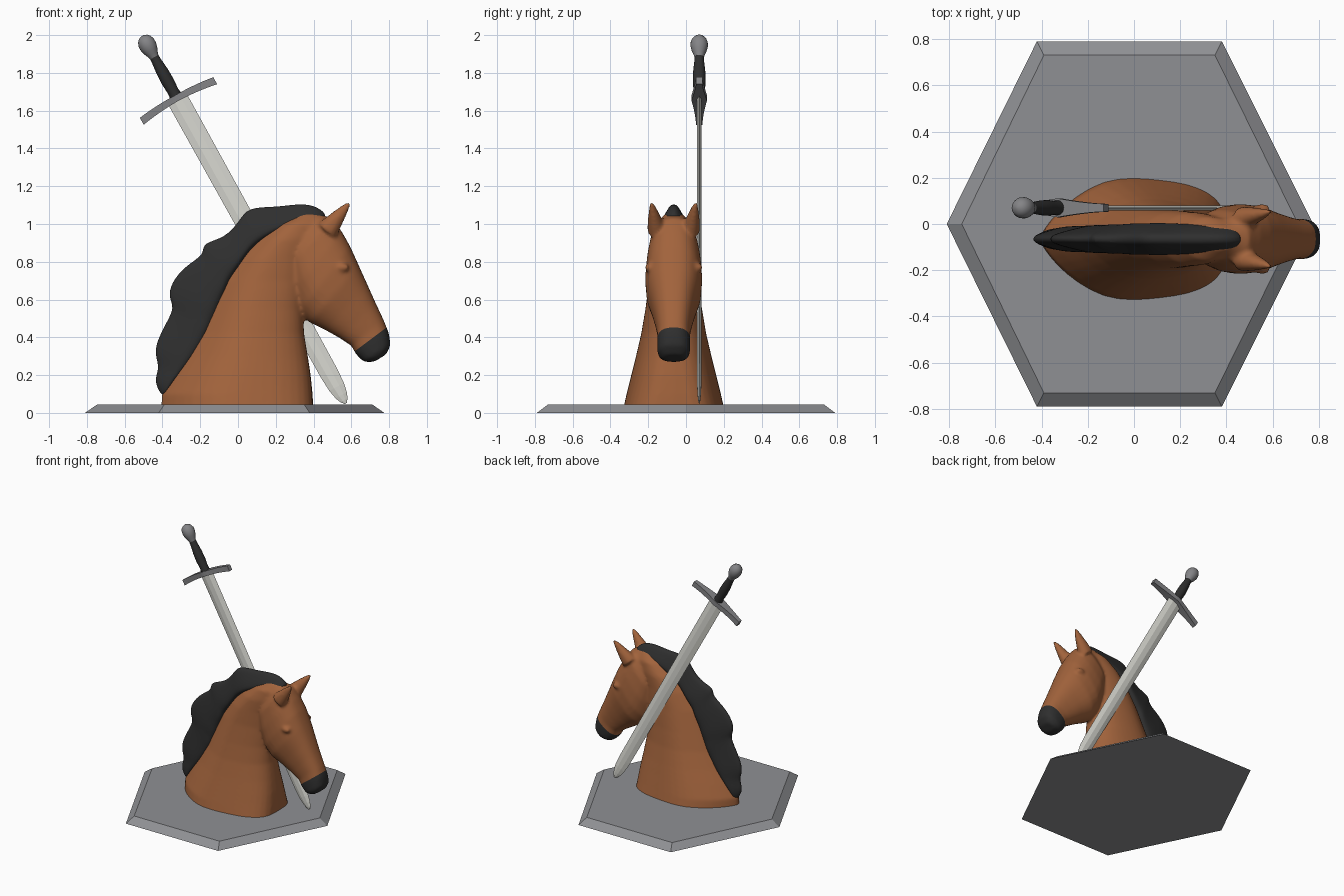
import bpy, bmesh, math
from mathutils import Vector

if "Cube" in bpy.data.objects:
    bpy.data.objects.remove(bpy.data.objects["Cube"])

YC = -0.065  # centre plane of the horse


def mat(name, col):
    m = bpy.data.materials.new(name)
    m.diffuse_color = (*col, 1)
    m.use_nodes = True
    m.node_tree.nodes["Principled BSDF"].inputs["Base Color"].default_value = m.diffuse_color
    return m


BROWN = mat("chestnut brown", (0.36, 0.125, 0.045))
BLACK = mat("soft black", (0.028, 0.028, 0.028))
STONE = mat("base grey", (0.275, 0.28, 0.295))
STEEL = mat("dark steel", (0.23, 0.23, 0.24))
BLADE = mat("blade silver", (0.70, 0.70, 0.65))


def add_loft(bm, rings):
    """Skin a list of equal-length point rings and cap both ends."""
    vs = [[bm.verts.new(p) for p in r] for r in rings]
    n = len(vs[0])
    for a, b in zip(vs, vs[1:]):
        for i in range(n):
            j = (i + 1) % n
            bm.faces.new((a[i], a[j], b[j], b[i]))
    bm.faces.new(vs[0])
    bm.faces.new(vs[-1])


def finish(bm, name, material, smooth=None):
    bmesh.ops.recalc_face_normals(bm, faces=bm.faces[:])
    me = bpy.data.meshes.new(name)
    bm.to_mesh(me)
    bm.free()
    ob = bpy.data.objects.new(name, me)
    bpy.context.collection.objects.link(ob)
    me.materials.append(material)
    if smooth:
        bpy.ops.object.select_all(action='DESELECT')
        ob.select_set(True)
        bpy.context.view_layer.objects.active = ob
        bpy.ops.object.shade_smooth_by_angle(angle=math.radians(smooth))
    return ob


def spow(v, p):
    return math.copysign(abs(v) ** p, v)


# hexagonal base with a sloped rim
bm = bmesh.new()
add_loft(bm, [
    [(-.81, 0, 0), (-.42, -.79, 0), (.38, -.79, 0), (.775, 0, 0), (.38, .79, 0), (-.42, .79, 0)],
    [(-.745, 0, .045), (-.39, -.73, .045), (.35, -.73, .045), (.71, 0, .045), (.35, .73, .045), (-.39, .73, .045)]])
finish(bm, "base", STONE)

# neck: horizontal sections (z, back x, front x, half width)
bm = bmesh.new()
neck = [(.01, -.41, .40, .27), (.10, -.405, .395, .25), (.2, -.345, .385, .225), (.3, -.28, .37, .20),
        (.42, -.21, .35, .172), (.55, -.15, .345, .15), (.7, -.08, .36, .13), (.82, 0, .38, .122),
        (.92, .09, .42, .115), (1.0, .19, .45, .095), (1.055, .30, .44, .045)]
rings = []
for z, xb, xf, w in neck:
    ring = []
    for i in range(40):
        t = 2 * math.pi * i / 40
        p = min(.8, .5 + z * .85) if math.cos(t) > 0 else 1.6
        p = 1 + (p - 1) * min(1, abs(math.cos(t)) * 2)
        ring.append(((xb + xf) / 2 + (xf - xb) / 2 * math.cos(t), YC + w * spow(math.sin(t), p), z))
    rings.append(ring)
add_loft(bm, rings)

# head: slanted sections (face x, z, jaw x, z, half width, jaw sharpness)
head = [(.42, 1.055, .22, .85, .08, 1.3), (.50, 1.03, .24, .74, .125, 1.5), (.55, .96, .27, .62, .143, 1.5),
        (.595, .88, .32, .53, .151, 1.2), (.64, .78, .38, .478, .144, 1), (.685, .68, .46, .44, .12, .9),
        (.73, .58, .54, .395, .1, .8), (.772, .49, .60, .355, .087, .8), (.798, .425, .625, .31, .088, .8),
        (.808, .36, .665, .27, .085, .8), (.785, .31, .72, .27, .058, .8)]
rings = []
for fx, fz, jx, jz, w, q in head:
    f, j = Vector((fx, YC, fz)), Vector((jx, YC, jz))
    ring = []
    for i in range(32):
        t = 2 * math.pi * i / 32
        c = math.cos(t)
        p = (f + j) / 2 + (f - j) / 2 * spow(c, .85)
        k = .8 if c > 0 else .8 + (q - .8) * min(1, -c * 2)
        ring.append((p.x, YC + w * spow(math.sin(t), k), p.z))
    rings.append(ring)
add_loft(bm, rings)

# ears and eyes on both sides
for s in (-1, 1):
    a, b = Vector((.47, YC + s * .09, .965)), Vector((.592, YC + s * .118, 1.115))
    d = (b - a).normalized()
    u = Vector((0, 1, 0)).cross(d).normalized()
    v = d.cross(u)
    add_loft(bm, [[a.lerp(b, k) + (u * math.cos(t) + v * math.sin(t) * .85) * r
                   for t in [2 * math.pi * i / 16 for i in range(16)]]
                  for k, r in ((0, .06), (.25, .05), (.5, .038), (.8, .023), (1, .009))])
    m = bmesh.ops.create_uvsphere(bm, u_segments=16, v_segments=10, radius=1)
    for vert in m["verts"]:
        c = vert.co
        vert.co = (.555 + c.x * .035, YC + s * .132 + c.y * .022, .77 + c.z * .022)

# fuse the bust into one smooth skin
bust = finish(bm, "horse_bust", BROWN)
rm = bust.modifiers.new("fuse", 'REMESH')
rm.mode = 'VOXEL'
rm.voxel_size = .01
sm = bust.modifiers.new("soften", 'SMOOTH')
sm.factor, sm.iterations = .5, 10
dg = bpy.context.evaluated_depsgraph_get()
skin = bpy.data.meshes.new_from_object(bust.evaluated_get(dg))
bust.modifiers.clear()
bust.data = skin
skin.materials.clear()
skin.materials.append(BROWN)
skin.materials.append(BLACK)

# black muzzle: cut the skin along a slanted plane
bm = bmesh.new()
bm.from_mesh(skin)
p0, nrm = Vector((.79, 0, .455)), Vector((.6, 0, -.8))
fs = [f for f in bm.faces if f.calc_center_median().x > .55]
geom = list({e for f in fs for e in f.edges}) + list({v for f in fs for v in f.verts}) + fs
bmesh.ops.bisect_plane(bm, geom=geom, plane_co=p0, plane_no=nrm, dist=1e-5)
for f in bm.faces:
    c = f.calc_center_median()
    f.smooth = True
    f.material_index = 1 if c.x > .57 and (c - p0).dot(nrm) > 0 else 0
bm.to_mesh(skin)
bm.free()

# mane: sections along the crest (outer x, z, inner x, z, half width)
mane = [(.475, 1.05, .45, 1.01, .05), (.40, 1.105, .38, 1.01, .058), (.30, 1.105, .28, .985, .066),
        (.20, 1.09, .19, .95, .07), (.05, 1.09, .10, .89, .075), (.01, 1.02, .06, .85, .07),
        (-.07, .925, .0, .76, .072), (-.195, .90, -.04, .70, .064), (-.175, .84, -.06, .65, .07),
        (-.28, .78, -.09, .58, .062), (-.355, .69, -.11, .52, .066), (-.37, .61, -.13, .47, .06),
        (-.335, .56, -.15, .43, .064), (-.385, .47, -.18, .37, .058), (-.455, .33, -.23, .29, .06),
        (-.41, .245, -.29, .22, .052), (-.45, .17, -.34, .16, .046), (-.40, .085, -.385, .10, .03)]
bm = bmesh.new()
rings = []
for ox, oz, ix, iz, w in mane:
    side = [(0, 1), (.3, .95), (.6, .68), (.85, .42), (1, .2)]
    pts = [(u, k) for u, k in side] + [(u, -k) for u, k in reversed(side)]
    rings.append([(ix + (ox - ix) * u, YC + w * k, iz + (oz - iz) * u) for u, k in pts])
add_loft(bm, rings)
ob = finish(bm, "mane", BLACK, 60)
ob.modifiers.new("soften", 'SUBSURF').levels = 2
ob.modifiers[-1].render_levels = 2

# sword frame: s runs from the guard to the tip, v across the blade
O = Vector((-.32, .07, 1.66))
D = Vector((.484, 0, -.875)).normalized()
N = Vector((.875, 0, .484)).normalized()


def P(s, v, y):
    return O + D * s + N * v + Vector((0, y, 0))


# blade with a flattened diamond section and rounded tip
bm = bmesh.new()
rings = []
for s, w in ((-.01, .057), (.6, .055), (1.2, .052), (1.66, .049), (1.74, .044), (1.79, .034), (1.82, .022), (1.84, .006)):
    t = .011 * min(1, w / .045)
    rings.append([P(s, v * w, y * t) for v, y in ((1, 0), (.35, 1), (-.35, 1), (-1, 0), (-.35, -1), (.35, -1))])
add_loft(bm, rings)
finish(bm, "sword_blade", BLADE)

# slightly bowed crossguard, broad in the middle
bm = bmesh.new()
rings = []
for i in range(17):
    k = i / 8 - 1
    s = -.008 + .018 * k * k
    h = .017 + .004 * abs(k)
    y = .017 + .024 * (1 - abs(k)) ** 1.5
    rings.append([P(s + a * h, k * .222, b * y) for a, b in ((1, 1), (-1, 1), (-1, -1), (1, -1))])
add_loft(bm, rings)
finish(bm, "sword_guard", STEEL, 40)


def turned(name, profile, material):
    bm = bmesh.new()
    add_loft(bm, [[P(-s, r * math.cos(t), r * math.sin(t)) for t in [2 * math.pi * i / 24 for i in range(24)]]
                  for s, r in profile])
    finish(bm, name, material, 50)


# wrapped grip and rounded pommel
turned("sword_grip", [(.01, .034), (.05, .03), (.11, .034), (.17, .032), (.23, .026), (.275, .024)], BLACK)
turned("sword_pommel", [(.255, .025), (.275, .031), (.295, .04), (.32, .046), (.345, .045),
                        (.365, .037), (.378, .024), (.385, .006)], STEEL)
